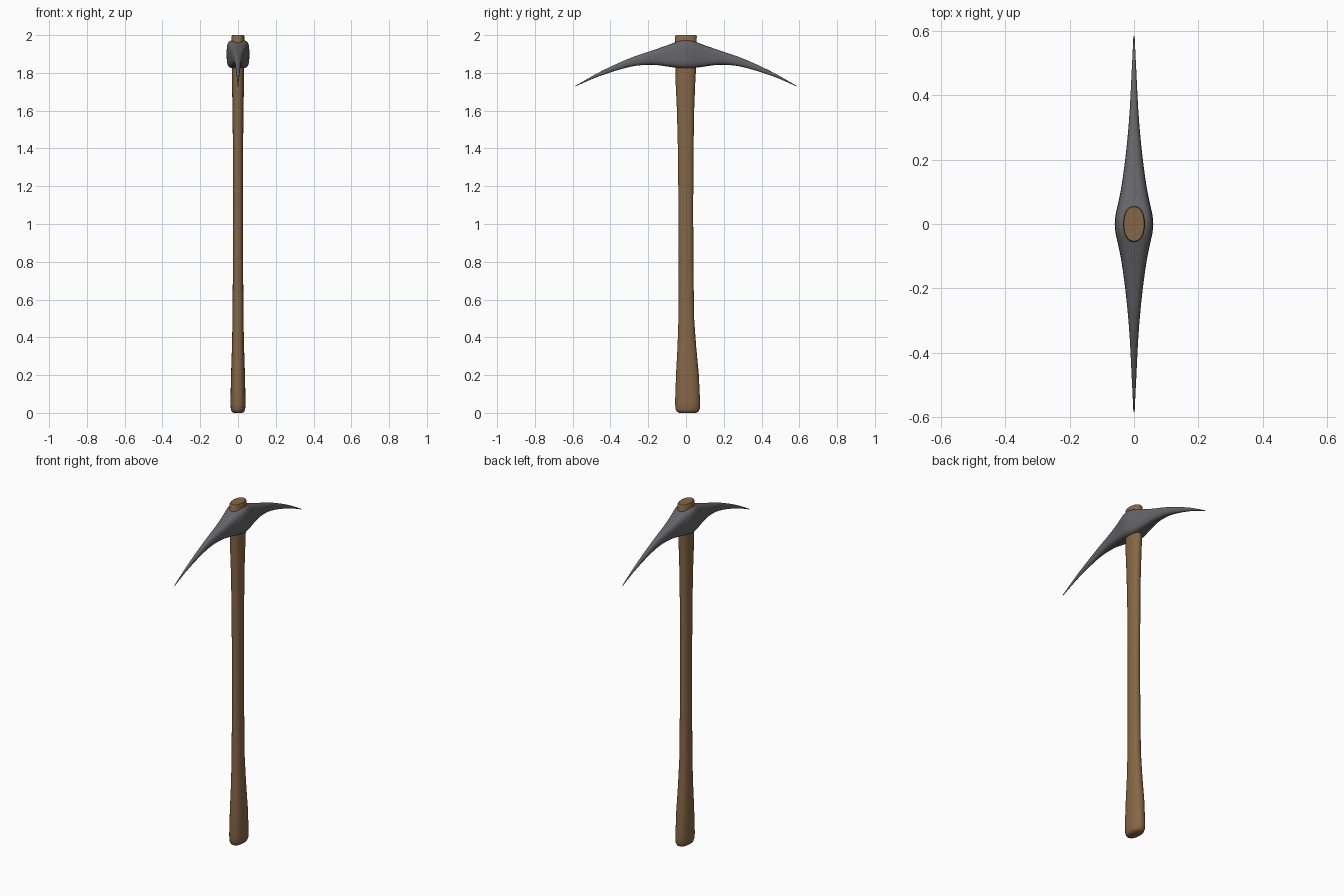
import bpy, bmesh, math
from mathutils import Vector

if "Cube" in bpy.data.objects:
    bpy.data.objects.remove(bpy.data.objects["Cube"])


def material(name, rgb):
    m = bpy.data.materials.new(name)
    m.diffuse_color = (*rgb, 1)
    m.use_nodes = True
    m.node_tree.nodes["Principled BSDF"].inputs["Base Color"].default_value = m.diffuse_color
    return m


wood = material("brown wood", (0.24, 0.135, 0.06))
iron = material("dark iron", (0.13, 0.13, 0.137))


def ring(n, a, b, power):
    """Superellipse outline: power 2 is an ellipse, higher is boxier."""
    pts = []
    for i in range(n):
        t = 2 * math.pi * i / n
        c, s = math.cos(t), math.sin(t)
        pts.append((a * math.copysign(abs(c) ** (2 / power), c),
                    b * math.copysign(abs(s) ** (2 / power), s)))
    return pts


def loft(name, rings, mat):
    """Skin a list of rings, cap both ends and smooth the sides."""
    bm = bmesh.new()
    rows = [[bm.verts.new(p) for p in r] for r in rings]
    n = len(rows[0])
    for r, q in zip(rows, rows[1:]):
        for i in range(n):
            bm.faces.new((r[i], r[(i + 1) % n], q[(i + 1) % n], q[i]))
    bm.faces.new(rows[0])
    bm.faces.new(rows[-1])
    bmesh.ops.recalc_face_normals(bm, faces=bm.faces)
    me = bpy.data.meshes.new(name)
    bm.to_mesh(me)
    bm.free()
    me.materials.append(mat)
    ob = bpy.data.objects.new(name, me)
    bpy.context.collection.objects.link(ob)
    bpy.context.view_layer.objects.active = ob
    ob.select_set(True)
    bpy.ops.object.shade_smooth_by_angle(angle=math.radians(40))
    ob.select_set(False)
    return ob


def smooth_sample(table, steps):
    """Catmull-Rom samples through rows of numbers."""
    rows = [Vector(r) for r in table]
    rows = [2 * rows[0] - rows[1]] + rows + [2 * rows[-1] - rows[-2]]
    out = []
    for k in range(1, len(rows) - 2):
        p0, p1, p2, p3 = rows[k - 1:k + 3]
        for j in range(steps):
            t = j / steps
            out.append(0.5 * (2 * p1 + (p2 - p0) * t
                              + (2 * p0 - 5 * p1 + 4 * p2 - p3) * t * t
                              + (3 * p1 - p0 - 3 * p2 + p3) * t ** 3))
    return out + [rows[-2]]


# Handle: oval sections (z, half width x, y min, y max)
handle_profile = [
    (0.0, 0.024, -0.036, 0.053), (0.006, 0.033, -0.048, 0.066),
    (0.02, 0.038, -0.055, 0.073), (0.05, 0.040, -0.058, 0.075),
    (0.2, 0.037, -0.053, 0.068), (0.35, 0.032, -0.045, 0.054),
    (0.5, 0.029, -0.040, 0.043), (0.8, 0.027, -0.039, 0.039),
    (1.1, 0.026, -0.040, 0.038), (1.4, 0.027, -0.043, 0.040),
    (1.6, 0.029, -0.048, 0.043), (1.75, 0.032, -0.055, 0.049),
    (1.85, 0.033, -0.057, 0.055), (1.994, 0.034, -0.057, 0.057),
    (2.0, 0.031, -0.053, 0.053)]
loft("handle", [[(x, y + (lo + hi) / 2, z) for x, y in ring(32, w, (hi - lo) / 2, 2.2)]
                for z, w, lo, hi in handle_profile], wood)

# Pick head: one arm (y, half width x, z bottom, z top, boxiness), mirrored
arm = [(0.0, 0.060, 1.823, 1.975, 4.0), (0.03, 0.057, 1.824, 1.971, 3.9),
       (0.10, 0.042, 1.834, 1.946, 3.4), (0.18, 0.030, 1.843, 1.918, 2.8),
       (0.27, 0.020, 1.837, 1.888, 2.4), (0.36, 0.013, 1.815, 1.851, 2.2),
       (0.46, 0.008, 1.782, 1.803, 2.0), (0.54, 0.004, 1.749, 1.758, 2.0),
       (0.585, 0.002, 1.728, 1.732, 2.0)]
half = [tuple(r) for r in smooth_sample(arm, 3)]
whole = [(-r[0], *r[1:]) for r in reversed(half[1:])] + half
loft("pick_head", [[(x, y, z + (lo + hi) / 2) for x, z in ring(32, w, (hi - lo) / 2, p)]
                   for y, w, lo, hi, p in whole], iron)
